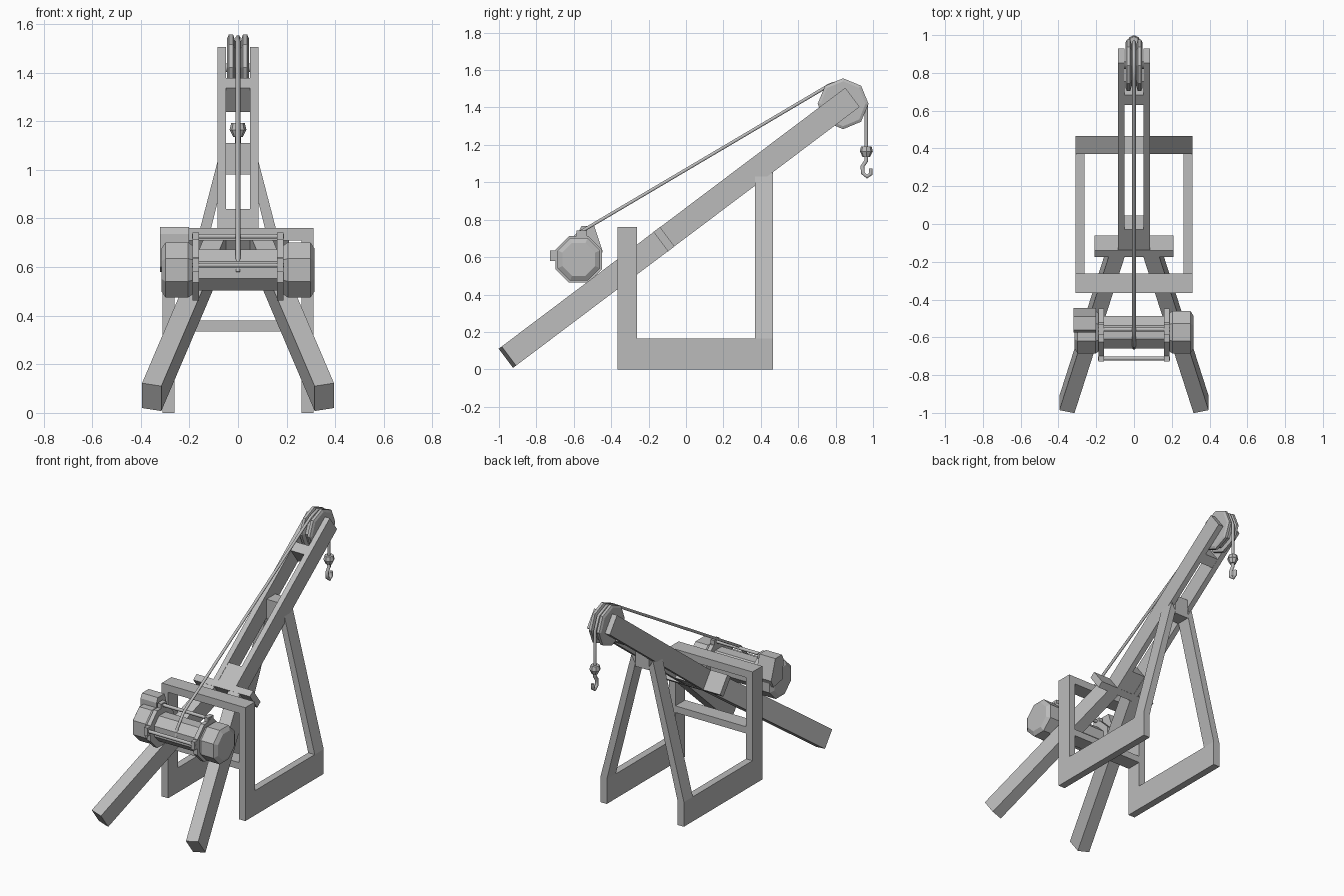
import bpy, bmesh
from math import pi, cos, sin
from mathutils import Vector, Matrix

cube = bpy.data.objects.get("Cube")
if cube:
    bpy.data.objects.remove(cube)

grey = bpy.data.materials.new("plain_grey")
grey.use_nodes = True
GREY = (0.5, 0.5, 0.5, 1)
grey.diffuse_color = GREY
grey.node_tree.nodes["Principled BSDF"].inputs["Base Color"].default_value = GREY


def finish(name, bm):
    bmesh.ops.recalc_face_normals(bm, faces=bm.faces)
    mesh = bpy.data.meshes.new(name)
    bm.to_mesh(mesh)
    bm.free()
    mesh.materials.append(grey)
    obj = bpy.data.objects.new(name, mesh)
    bpy.context.collection.objects.link(obj)
    return obj


def box(name, lo, hi):
    lo, hi = Vector(lo), Vector(hi)
    bm = bmesh.new()
    size = hi - lo
    bmesh.ops.create_cube(bm, size=1, matrix=Matrix.Translation((lo + hi) / 2)
                          @ Matrix.Diagonal((*size, 1)))
    return finish(name, bm)


def beam(name, start, end, width, height):
    """Square-cut timber; width runs sideways, height across the slope."""
    a, b = Vector(start), Vector(end)
    along = (b - a).normalized()
    up = Vector((0, -0.602, 0.799))
    side = along.cross(up).normalized()
    up = side.cross(along)
    rot = Matrix((side, along, up)).transposed().to_4x4()
    bm = bmesh.new()
    bmesh.ops.create_cube(bm, size=1, matrix=Matrix.Translation((a + b) / 2) @ rot
                          @ Matrix.Diagonal((width, (b - a).length, height, 1)))
    return finish(name, bm)


def lathe_x(name, center, profile, sides=8, turn=0.0):
    """Sweep (x, radius) pairs around an axis along x, with closed ends."""
    cy, cz = center
    bm = bmesh.new()
    rings = [[bm.verts.new((x, cy + r * cos(turn + 2 * pi * i / sides),
                            cz + r * sin(turn + 2 * pi * i / sides)))
              for i in range(sides)] for x, r in profile]
    for p, q in zip(rings, rings[1:]):
        for i in range(sides):
            j = (i + 1) % sides
            bm.faces.new((p[i], p[j], q[j], q[i]))
    bm.faces.new(rings[0])
    bm.faces.new(rings[-1])
    return finish(name, bm)


def prism(name, outline, offset):
    bm = bmesh.new()
    face = bm.faces.new([bm.verts.new(p) for p in outline])
    ext = bmesh.ops.extrude_face_region(bm, geom=[face])
    verts = [v for v in ext["geom"] if isinstance(v, bmesh.types.BMVert)]
    bmesh.ops.translate(bm, verts=verts, vec=offset)
    return finish(name, bm)


def tube(name, points, radius):
    curve = bpy.data.curves.new(name, "CURVE")
    curve.dimensions = "3D"
    curve.bevel_depth = radius
    curve.bevel_resolution = 1
    curve.use_fill_caps = True
    spline = curve.splines.new("POLY")
    spline.points.add(len(points) - 1)
    for sp, p in zip(spline.points, points):
        sp.co = (*p, 1)
    curve.materials.append(grey)
    obj = bpy.data.objects.new(name, curve)
    bpy.context.collection.objects.link(obj)
    return obj


def on_boom(y, x=0.0):
    return (x, y, 0.065 + 0.753 * (y + 0.955))


# Boom: twin rails, splayed legs, spacers and the cross plate
for side, s in (("left", 1), ("right", -1)):
    beam(side + "_boom_rail", on_boom(-0.13, s * 0.067), on_boom(0.89, s * 0.067), 0.036, 0.128)
    beam(side + "_boom_leg", on_boom(-0.955, s * 0.355), on_boom(-0.13, s * 0.09), 0.082, 0.128)
beam("upper_spacer", on_boom(0.668), on_boom(0.72), 0.1, 0.126)
beam("lower_spacer", on_boom(-0.11), on_boom(0.008), 0.1, 0.124)
beam("cross_plate", on_boom(-0.135), on_boom(-0.1), 0.42, 0.13)
box("rear_crosspiece", (-0.05, 0.372, 0.98), (0.05, 0.465, 1.11))

# Support frame
for side, s in (("left", 1), ("right", -1)):
    box(side + "_bottom_rail", (s * 0.262, -0.365, 0), (s * 0.31, 0.465, 0.165))
    box(side + "_front_post", (s * 0.262, -0.365, 0.165), (s * 0.31, -0.262, 0.76))
    prism(side + "_rear_leg", [(s * 0.262, 0.37, 0.165), (s * 0.31, 0.37, 0.165),
                               (s * 0.08, 0.37, 1.05), (s * 0.05, 0.37, 1.0)], (0, 0.095, 0))
box("front_top_bar", (-0.262, -0.365, 0.71), (0.262, -0.262, 0.76))
box("front_lower_bar", (-0.262, -0.365, 0.335), (0.262, -0.262, 0.38))

# Winch: drum, flanges, end caps, motor housing, guard rods
WINCH = (-0.573, 0.588)
wy, wz = WINCH
lathe_x("winch_drum", WINCH, [(-0.2, 0.092), (0.2, 0.092)], turn=pi / 8)
for side, s in (("left", 1), ("right", -1)):
    lathe_x(side + "_flange", WINCH, [(s * 0.16, 0.135), (s * 0.188, 0.135)], turn=pi / 8)
    lathe_x(side + "_end_cap", WINCH, [(s * 0.188, 0.11), (s * 0.205, 0.123),
                                       (s * 0.298, 0.123), (s * 0.315, 0.095)], turn=pi / 8)
    box(side + "_front_lug", (s * 0.16, -0.728, 0.58), (s * 0.188, -0.67, 0.635))
    box(side + "_top_lug", (s * 0.16, -0.585, 0.69), (s * 0.188, -0.53, 0.742))
tube("front_guard_rod", [(-0.19, -0.712, 0.608), (0.19, -0.712, 0.608)], 0.011)
tube("top_guard_rod", [(-0.19, -0.558, 0.726), (0.19, -0.558, 0.726)], 0.011)
prism("motor_housing", [(-0.32, -0.57, 0.6), (-0.32, -0.575, 0.735), (-0.32, -0.56, 0.765),
                        (-0.32, -0.49, 0.765), (-0.32, -0.445, 0.63), (-0.32, -0.47, 0.58)],
      (0.118, 0, 0))

# Pulley
PULLEY = (0.84, 1.42)
py, pz = PULLEY
lathe_x("pulley_wheel", PULLEY, [(-0.045, 0.12), (-0.038, 0.136), (-0.02, 0.136), (-0.012, 0.11),
                                 (0.012, 0.11), (0.02, 0.136), (0.038, 0.136), (0.045, 0.12)])
tube("pulley_axle", [(-0.08, py, pz), (0.08, py, pz)], 0.02)

# Rope: from the drum, over the pulley, down to the hook
rope = [(0, -0.655, 0.58), (0, -0.645, 0.645), (0, -0.575, 0.728)]
rope += [(0, py + 0.124 * cos(a), pz + 0.124 * sin(a))
         for a in (pi * 0.7, pi * 0.5, pi * 0.25, 0)]
rope.append((0, 0.964, 1.17))
tube("rope", rope, 0.01)

# Hook block and hook
bm = bmesh.new()
for z, lower, upper, depth in ((1.178, 0.035, 0.028, 0.028), (1.15, 0.02, 0.034, 0.03)):
    bmesh.ops.create_cone(bm, cap_ends=True, segments=8, radius1=lower, radius2=upper,
                          depth=depth, matrix=Matrix.Translation((0, 0.964, z)))
finish("hook_block", bm)
tube("hook", [(0, 0.964, 1.14), (0, 0.964, 1.115), (0, 0.943, 1.085), (0, 0.945, 1.05),
              (0, 0.968, 1.03), (0, 0.988, 1.045), (0, 0.988, 1.075)], 0.012)
